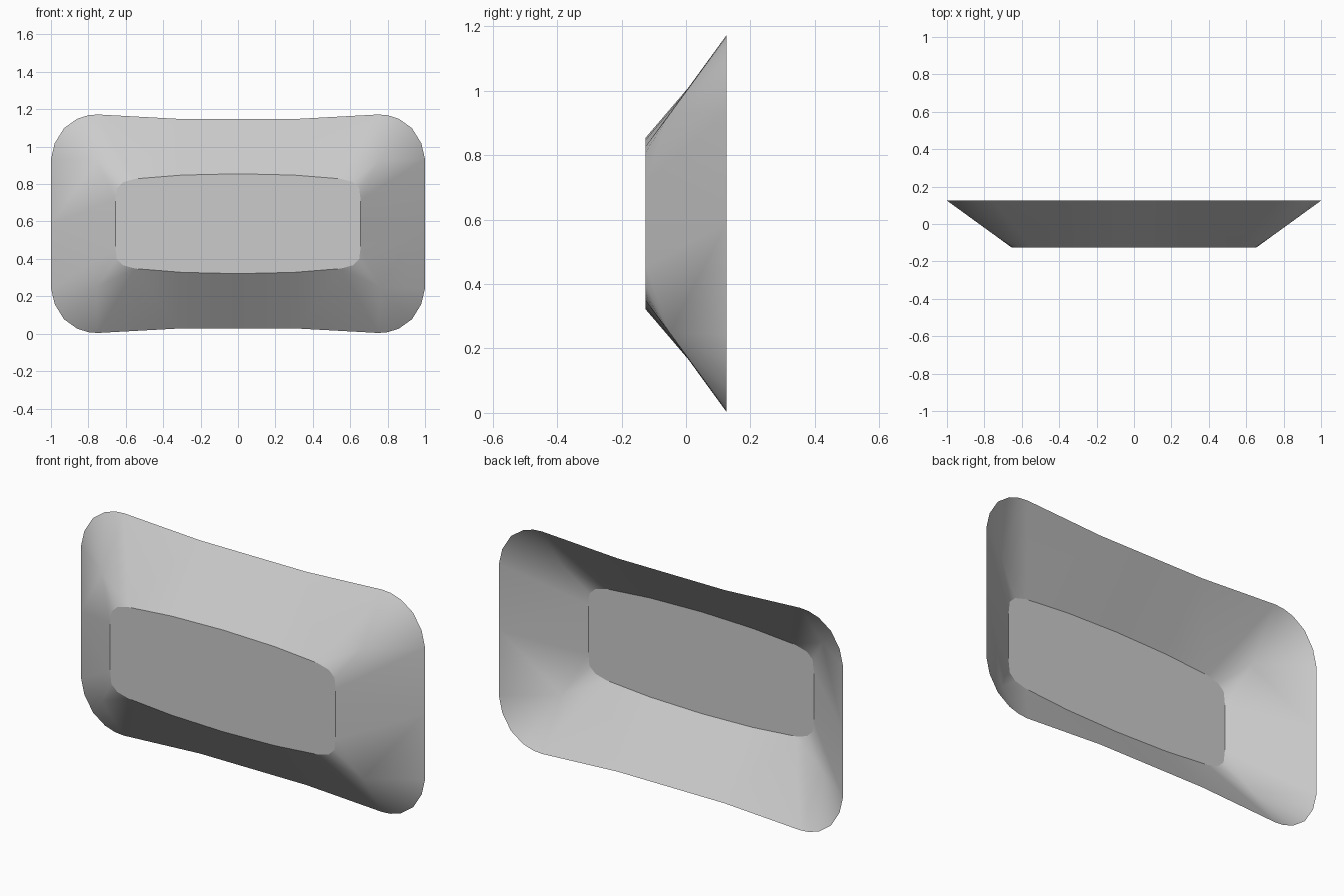
import bpy

cube = bpy.data.objects.get("Cube")
if cube:
    bpy.data.objects.remove(cube)

CENTRE_Z = 0.588
FRONT, BACK = -0.125, 0.125

grey = bpy.data.materials.new("light_grey")
grey.use_nodes = True
colour = (0.6, 0.6, 0.6, 1)
grey.diffuse_color = colour
grey.node_tree.nodes["Principled BSDF"].inputs["Base Color"].default_value = colour

# One quarter of each outline as (x, height above centre), side to top
rim = [(1, 0), (1, 0.345), (0.98, 0.43), (0.93, 0.511), (0.86, 0.561),
       (0.80, 0.58), (0.75, 0.584), (0.31, 0.56), (0, 0.56)]
panel = [(0.655, 0), (0.655, 0.13), (0.648, 0.19), (0.615, 0.222),
         (0.55, 0.24), (0.3, 0.26), (0, 0.267)]
RIM_ARC = range(1, 6)
PANEL_ARC = range(1, 4)


def quarter_object(name, verts, faces):
    """Mesh one quarter, then mirror it left-right and top-bottom."""
    mesh = bpy.data.meshes.new(name)
    mesh.from_pydata(verts, [], faces)
    mesh.materials.append(grey)
    obj = bpy.data.objects.new(name, mesh)
    obj.location.z = CENTRE_Z
    bpy.context.collection.objects.link(obj)
    mirror = obj.modifiers.new("mirror", 'MIRROR')
    mirror.use_axis = (True, False, True)
    mirror.use_clip = True
    bpy.ops.object.select_all(action='DESELECT')
    obj.select_set(True)
    bpy.context.view_layer.objects.active = obj
    bpy.ops.object.modifier_apply(modifier=mirror.name)
    bpy.ops.object.shade_smooth_by_angle(angle=0.7)
    return obj


# Sloped wall: rounded corners fan into one point on the corner crease
outer = [(x, BACK, h) for x, h in rim]
inner = [(x, FRONT, h) for x, h in panel]
n = len(outer)
corner = n + len(inner)
faces = [(0, 1, corner, n + 1, n)]
faces += [(i, i + 1, corner) for i in RIM_ARC]
faces += [(n + i + 1, n + i, corner) for i in PANEL_ARC]
faces += [(6, n + 4, corner), (6, 7, n + 5, n + 4), (7, 8, n + 6, n + 5)]
faces = [f[::-1] for f in faces]
quarter_object("sloped_wall", outer + inner + [(0.758, -0.05, 0.34)], faces)

# Flat front panel
quarter_object("front_panel", inner + [(0, FRONT, 0)],
               [tuple(reversed(range(len(inner) + 1)))])
